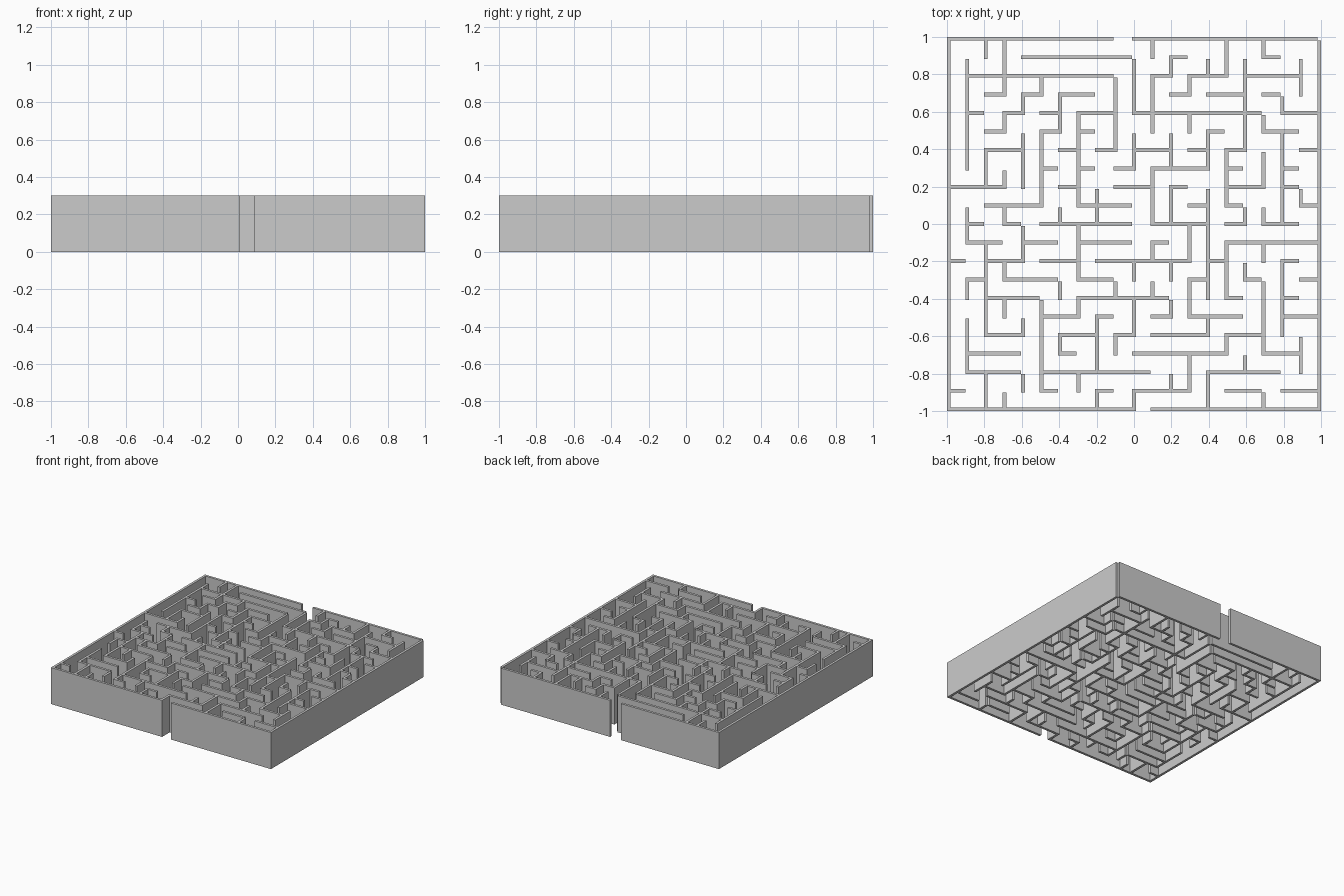
import bpy, bmesh

if "Cube" in bpy.data.objects:
    bpy.data.objects.remove(bpy.data.objects["Cube"])

CELLS = 20
T = 0.02                  # wall thickness
P = (2 - T) / CELLS       # cell pitch
H = 0.3                   # wall height

# Walls along x, one mask per grid line from back to front, left cell first
ROWS = [
    0b11111_11110_11111_11111,
    0b00001_11111_00100_00100,
    0b01111_11110_01011_01110,
    0b00101_01100_00101_10100,
    0b01010_10110_11111_11011,
    0b00100_10100_00001_00110,
    0b00110_01010_11010_10001,
    0b00000_10101_01110_10010,
    0b11100_01001_10100_11010,
    0b00111_00111_00010_10001,
    0b01010_11111_01110_10110,
    0b01101_10111_01000_11111,
    0b10110_11011_11101_00010,
    0b01011_10110_00010_01001,
    0b00111_00111_11000_10010,
    0b00000_11010_01011_10011,
    0b00110_01101_01110_11000,
    0b01110_01000_11111_00110,
    0b01110_11111_10001_11100,
    0b10000_10010_11100_11011,
    0b11111_11111_01111_11111,
]

# Walls along y, one mask per grid line from left to right, front cell first
COLS = [
    0b11111_11111_11111_11111,
    0b00111_01001_10011_11110,
    0b11001_11110_00110_00001,
    0b10000_10100_10100_10111,
    0b01001_00011_00111_01000,
    0b01111_10000_01111_00100,
    0b00010_01000_10000_11000,
    0b01000_10111_01111_10000,
    0b10111_00000_11000_00000,
    0b00010_01000_00001_11100,
    0b10001_10100_00011_01110,
    0b00000_01010_11100_11101,
    0b01000_10100_11011_00010,
    0b01100_11011_00000_10100,
    0b11001_01111_11011_00010,
    0b00010_01110_01110_00011,
    0b00100_00100_10001_11110,
    0b10011_11010_10110_10001,
    0b00001_11100_11111_01000,
    0b00110_00000_01000_00110,
    0b11111_11111_11111_11111,
]


def runs(mask):
    """Join neighbouring wall cells into (start, end) runs."""
    start = None
    for k in range(CELLS + 1):
        wall = k < CELLS and mask >> (CELLS - 1 - k) & 1
        if wall and start is None:
            start = k
        elif not wall and start is not None:
            yield start, k
            start = None


def add_box(bm, x0, x1, y0, y1):
    for v in bmesh.ops.create_cube(bm, size=1)["verts"]:
        v.co = (x0 if v.co.x < 0 else x1,
                y0 if v.co.y < 0 else y1,
                0 if v.co.z < 0 else H)


outer, inner = bmesh.new(), bmesh.new()

# Walls along x
for n, mask in enumerate(ROWS):
    y = -1 + (CELLS - n) * P
    for a, b in runs(mask):
        add_box(outer if n in (0, CELLS) else inner,
                -1 + a * P, -1 + b * P, y, y + T)

# Walls along y
for n, mask in enumerate(COLS):
    x = -1 + n * P
    for a, b in runs(mask):
        add_box(outer if n in (0, CELLS) else inner,
                x, x + T, -1 + a * P, -1 + b * P)

# Outer enclosure and inner maze walls
for name, bm in (("outer_walls", outer), ("inner_walls", inner)):
    me = bpy.data.meshes.new(name)
    bm.to_mesh(me)
    bm.free()
    bpy.context.collection.objects.link(bpy.data.objects.new(name, me))
